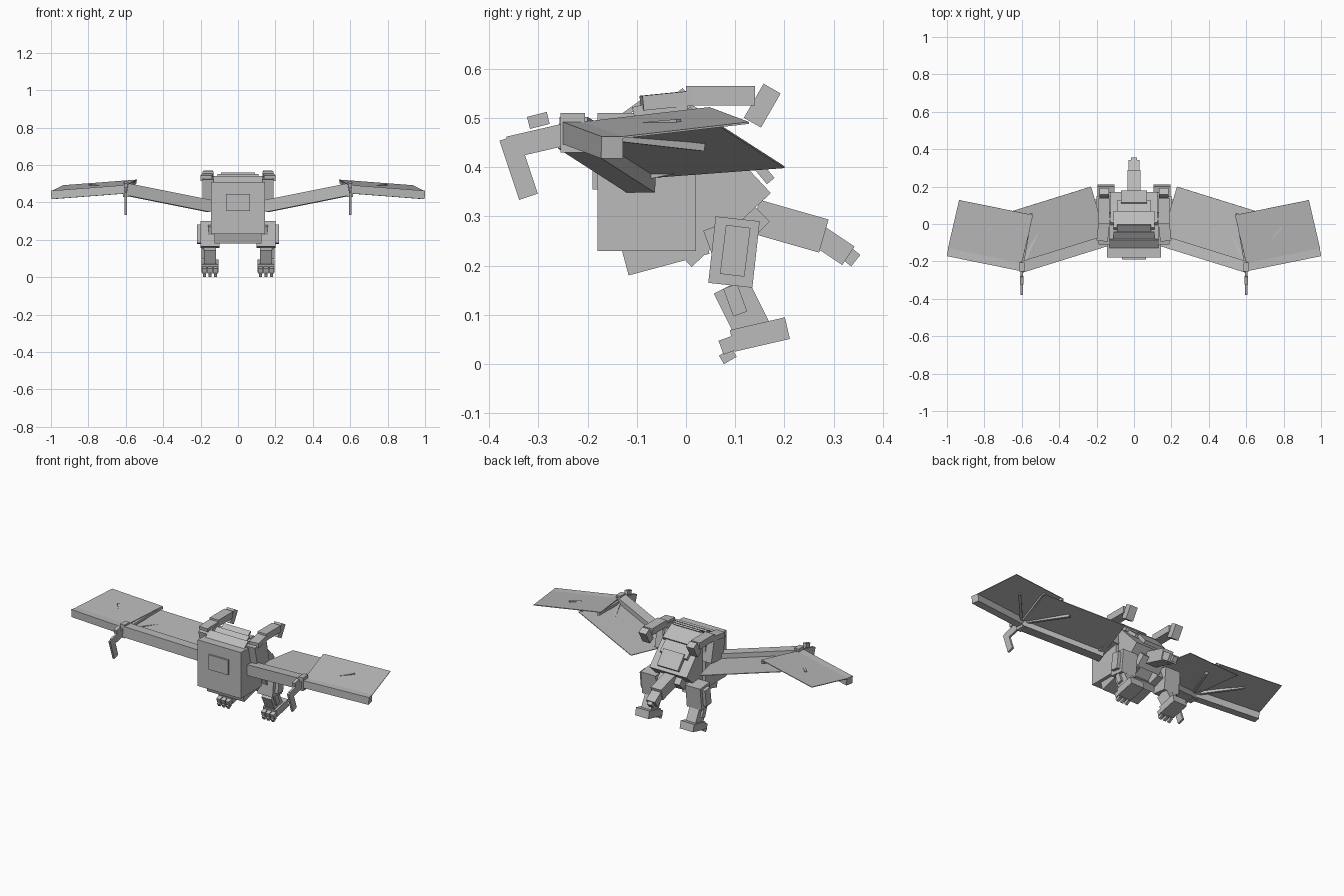
import bpy
import bmesh
from math import cos, sin, radians
from mathutils import Vector, Matrix

default_cube = bpy.data.objects.get("Cube")
if default_cube:
    bpy.data.objects.remove(default_cube, do_unlink=True)

stone_colour = (.5, .5, .5, 1)
stone = bpy.data.materials.new("stone_grey")
stone.use_nodes = True
stone.diffuse_color = stone_colour
stone.node_tree.nodes["Principled BSDF"].inputs["Base Color"].default_value = stone_colour


def block(name, matrix, paired):
    """Unit cube shaped by a matrix; paired parts are mirrored to the other side."""
    mesh = bpy.data.meshes.new(name)
    shape = bmesh.new()
    bmesh.ops.create_cube(shape, size=1, matrix=matrix)
    bmesh.ops.recalc_face_normals(shape, faces=shape.faces)
    shape.to_mesh(mesh)
    shape.free()
    mesh.materials.append(stone)
    part = bpy.data.objects.new(name, mesh)
    bpy.context.collection.objects.link(part)
    if paired:
        part.modifiers.new("other_side", 'MIRROR').use_mirror_merge = False


def box(name, centre, size, tilt=0, paired=False):
    """Box tilted about the x axis; a positive tilt lifts the rear."""
    turn = Matrix.Rotation(radians(tilt), 4, 'X')
    block(name, Matrix.Translation(centre) @ turn @ Matrix.Diagonal((*size, 1)), paired)


def bar(name, start, end, width, height, paired=False):
    """Box running from start to end."""
    start, end = Vector(start), Vector(end)
    along = end - start
    turn = along.to_track_quat('Y', 'Z').to_matrix().to_4x4()
    scale = Matrix.Diagonal((width, along.length, height, 1))
    block(name, Matrix.Translation((start + end) / 2) @ turn @ scale, paired)


def membrane(name, corner, span, chord):
    """Thin slanted panel spanned by two edges."""
    normal = span.cross(chord).normalized() * .004
    frame = Matrix((span, chord, normal)).transposed().to_4x4()
    centre = corner + (span + chord) / 2
    block(name, Matrix.Translation(centre) @ frame, paired=True)


# Torso
box("chest", (0, -.08, .37), (.29, .2, .28))
box("chest_plate", (0, -.18, .4), (.13, .02, .09))
box("belly", (0, -.05, .26), (.25, .17, .12), tilt=15)
box("abdomen", (0, .01, .36), (.25, .22, .24), tilt=43)
box("pelvis", (0, .11, .3), (.15, .07, .1), tilt=45)

# Overlapping armour on the crest and down the back
for step in range(3):
    taper = step * .04
    box(f"crest_plate_{step}", (0, taper - .12, .51 + taper / 4),
        (.26 - taper, .09, .01), tilt=36)
    box(f"back_plate_{step}", (0, .02 + step * .06, .51 - step * .05),
        (.22 - taper, .1, .02), tilt=-30 - step * 10)

# Tail
bar("tail_base", (0, .14, .3), (0, .28, .26), .07, .07)
bar("tail_middle", (0, .27, .26), (0, .33, .22), .06, .045)
bar("tail_tip", (0, .32, .23), (0, .345, .21), .03, .03)

# Shoulder armour and rear horns
box("shoulders", (.16, -.04, .46), (.06, .11, .15), tilt=12, paired=True)
bar("shoulder_caps", (.17, -.09, .53), (.16, .01, .54), .06, .03, paired=True)
bar("horns", (.16, 0, .545), (.16, .14, .545), .06, .04, paired=True)
box("horn_tips", (.16, .155, .525), (.05, .04, .08), tilt=-30, paired=True)

# Wing arms
shoulder = Vector((.15, -.09, .38))
wrist = Vector((.6, -.23, .47))
wing_tip = Vector((.995, -.15, .44))
bar("upper_wing_arms", shoulder, wrist, .06, .065, paired=True)
bar("outer_wing_arms", wrist, wing_tip, .045, .045, paired=True)
box("wing_joints", wrist, (.03, .05, .08), paired=True)

# Membranes hang behind each arm
behind_arm = Vector((0, .02, 0))
membrane("inner_membranes", shoulder + behind_arm, wrist - shoulder,
         Vector((.08, .27, .02)))
membrane("outer_membranes", wrist + behind_arm * .9 + Vector((0, 0, .02)), wing_tip - wrist,
         Vector((-.06, .26, .03)))

# Fingers fan out from the wrist, the last one under the wing
for turn, rise in ((48, .02), (75, .03), (100, .04), (114, -.03)):
    reach = Vector((cos(radians(turn)), sin(radians(turn)), 0)) * .29
    bar(f"wing_fingers_{turn}", wrist, wrist + reach + Vector((0, 0, rise)),
        .015, .015, paired=True)

# Hooked claws at the wrist
knuckle = wrist + Vector((0, -.13, -.01))
bar("claw_bases", wrist, knuckle + Vector((0, 0, -.02)), .012, .045, paired=True)
bar("claw_hooks", knuckle, knuckle + Vector((0, .04, -.12)), .012, .04, paired=True)
bar("claw_spurs", (.6, -.32, .49), (.6, -.28, .5), .02, .025, paired=True)

# Legs
hip, knee, ankle = (.15, .105, .295), (.15, .09, .16), (.15, .14, .06)
bar("thighs", hip, knee, .1, .09, paired=True)
bar("shins", knee, ankle, .065, .075, paired=True)
box("hips", (.11, .08, .25), (.1, .07, .07), tilt=20, paired=True)
box("thigh_guards", (.2, .1, .23), (.04, .05, .1), tilt=-7, paired=True)
box("shin_guards", (.18, .1, .13), (.03, .03, .06), tilt=20, paired=True)

# Feet with three clawed toes
box("feet", (.15, .15, .06), (.09, .115, .045), tilt=13, paired=True)
for toe in range(3):
    across = .12 + toe * .03
    box(f"toes_{toe}", (across, .09, .04), (.025, .04, .03), tilt=20, paired=True)
    box(f"toe_claws_{toe}", (across, .085, .016), (.016, .03, .02), tilt=30, paired=True)
